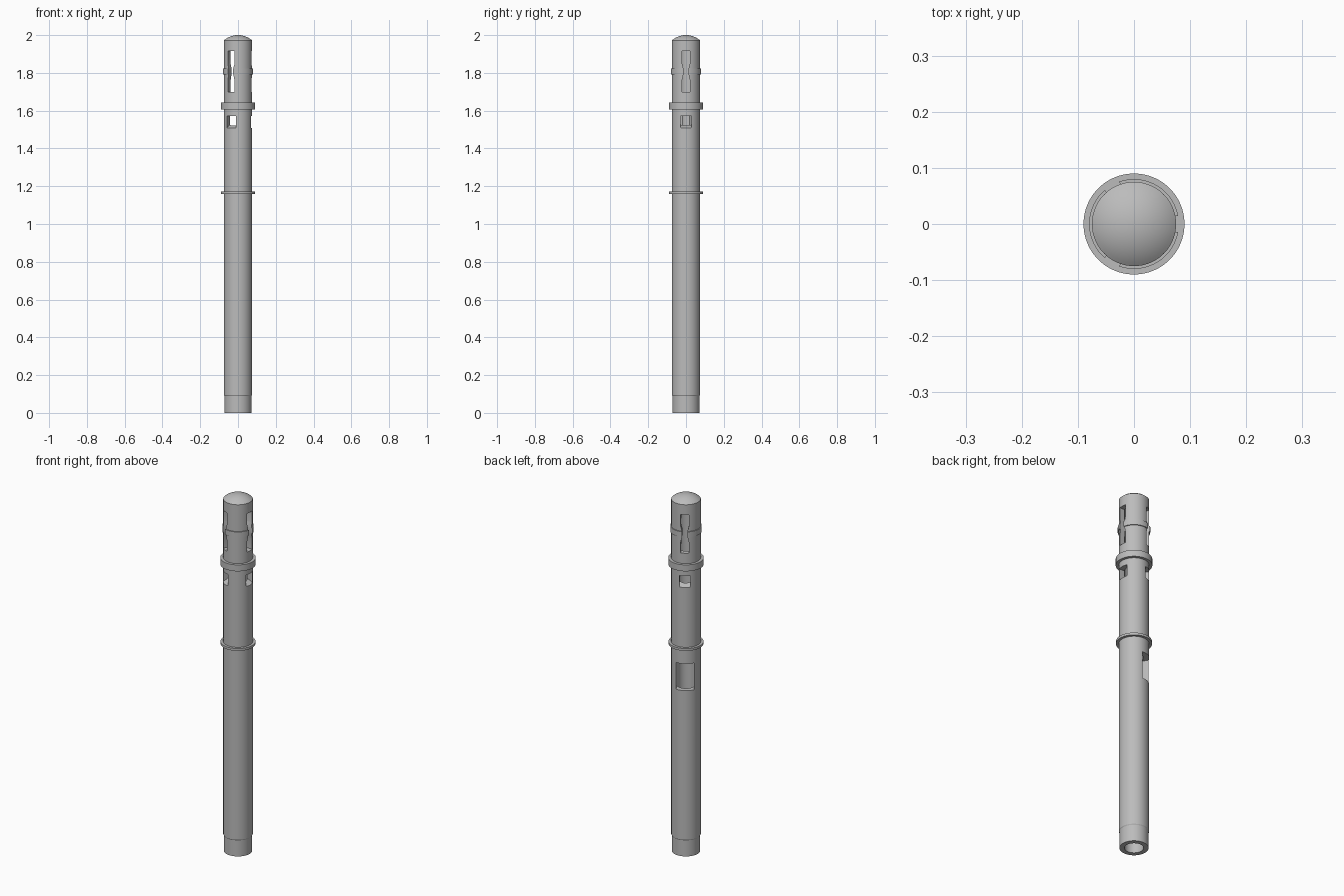
import bpy, bmesh, math
from mathutils import Matrix, Vector

if "Cube" in bpy.data.objects:
    bpy.data.objects.remove(bpy.data.objects["Cube"], do_unlink=True)

R, BORE, SEGMENTS = 0.075, 0.047, 96

grey = bpy.data.materials.new("matte grey")
grey.use_nodes = True
grey.diffuse_color = (0.5, 0.5, 0.5, 1)
grey.node_tree.nodes["Principled BSDF"].inputs["Base Color"].default_value = (0.5, 0.5, 0.5, 1)


def add_object(name, bm):
    bmesh.ops.recalc_face_normals(bm, faces=bm.faces)
    mesh = bpy.data.meshes.new(name)
    bm.to_mesh(mesh)
    bm.free()
    mesh.materials.append(grey)
    obj = bpy.data.objects.new(name, mesh)
    bpy.context.collection.objects.link(obj)
    return obj


def lathe(name, profile, closed=True):
    """Spin an (r, z) profile round the z axis."""
    bm = bmesh.new()
    verts = [bm.verts.new((r, 0, z)) for r, z in profile]
    pairs = list(zip(verts, verts[1:]))
    if closed:
        pairs.append((verts[-1], verts[0]))
    edges = [bm.edges.new(p) for p in pairs]
    bmesh.ops.spin(bm, geom=verts + edges, cent=(0, 0, 0), axis=(0, 0, 1),
                   angle=math.tau, steps=SEGMENTS, use_merge=True)
    bmesh.ops.remove_doubles(bm, verts=bm.verts, dist=1e-5)
    return add_object(name, bm)


def ring(name, radius, low, high):
    inner = R - 0.01
    return lathe(name, [(inner, low), (radius, low), (radius, high), (inner, high)])


def prism(bm, outline, angle, sill_drop=0.0):
    """Radial cutter from a (half width, z) outline; its sill may slope outward."""
    turn = Matrix.Rotation(math.radians(angle), 3, 'Z')
    base = outline[0][1]
    loop = [(w, z) for w, z in outline] + [(-w, z) for w, z in reversed(outline)]
    ends = []
    for x in (0.01, 0.12):
        shift = sill_drop * (R - x)
        ends.append([bm.verts.new(turn @ Vector((x, y, z + (shift if z == base else 0))))
                     for y, z in loop])
    a, b = ends
    bm.faces.new(a)
    bm.faces.new(list(reversed(b)))
    for i in range(len(a)):
        j = (i + 1) % len(a)
        bm.faces.new((a[i], b[i], b[j], a[j]))


# Hollow shaft with a slightly narrower foot and a domed cap
cap_z, rise = 1.972, 0.028
sphere = (R * R + rise * rise) / (2 * rise)
edge = math.asin(R / sphere)
dome = [(sphere * math.sin(edge * (1 - i / 10)),
         2 - sphere + sphere * math.cos(edge * (1 - i / 10))) for i in range(11)]
dome[-1] = (0, 2)
shaft = lathe("shaft", [(0, 1.94), (BORE, 1.94), (BORE, 0), (0.072, 0),
                        (0.072, 0.09), (R, 0.095)] + dome, closed=False)

# Bands round the shaft
lower_band = ring("lower_band", 0.089, 1.16, 1.173)
collar = ring("collar", 0.09, 1.606, 1.642)
clamp_band = ring("clamp_band", 0.08, 1.792, 1.822)

# Three waisted slots and small windows, and one large opening at the back
bm = bmesh.new()
slot = [(0.021, 1.70), (0.021, 1.76), (0.0145, 1.788),
        (0.0145, 1.826), (0.021, 1.85), (0.021, 1.915)]
for angle in (0, 120, 240):
    prism(bm, slot, angle)
    prism(bm, [(0.028, 1.507), (0.028, 1.572)], angle, sill_drop=0.5)
prism(bm, [(0.045, 0.93), (0.045, 1.08)], 120)
cutter = add_object("opening_cutter", bm)
cutter.hide_render = True

for obj in (shaft, clamp_band):
    mod = obj.modifiers.new("openings", 'BOOLEAN')
    mod.operation, mod.solver, mod.object = 'DIFFERENCE', 'EXACT', cutter
    bpy.context.view_layer.objects.active = obj
    bpy.ops.object.modifier_apply(modifier=mod.name)
bpy.data.objects.remove(cutter, do_unlink=True)

# Smooth shading with crisp rims
bpy.ops.object.select_all(action='DESELECT')
for obj in (shaft, lower_band, collar, clamp_band):
    obj.select_set(True)
bpy.context.view_layer.objects.active = shaft
bpy.ops.object.shade_smooth_by_angle(angle=math.radians(30))
